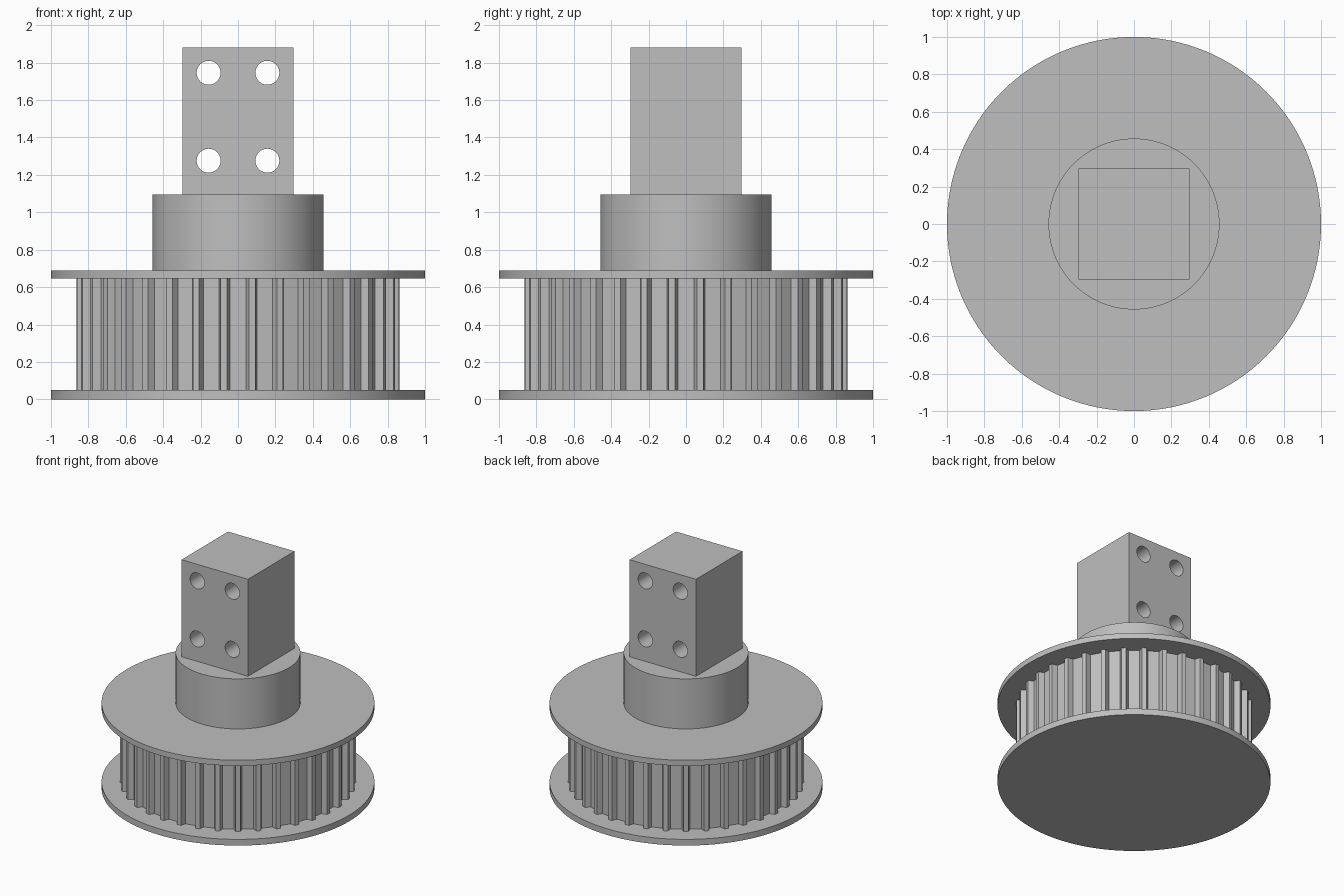
import bpy
import bmesh
from math import pi, sin, cos
from mathutils import Vector

cube = bpy.data.objects.get("Cube")
if cube:
    bpy.data.objects.remove(cube, do_unlink=True)

# Single plain metal colour
grey = bpy.data.materials.new("machined_grey")
grey.use_nodes = True
colour = (0.52, 0.52, 0.52, 1)
grey.diffuse_color = colour
grey.node_tree.nodes["Principled BSDF"].inputs["Base Color"].default_value = colour


def finish(obj, name, smooth=True):
    obj.name = obj.data.name = name
    obj.data.materials.clear()
    obj.data.materials.append(grey)
    if smooth:
        bpy.ops.object.select_all(action="DESELECT")
        obj.select_set(True)
        bpy.context.view_layer.objects.active = obj
        bpy.ops.object.shade_smooth_by_angle(angle=pi / 6)
    return obj


def disc(name, radius, bottom, top):
    bpy.ops.mesh.primitive_cylinder_add(
        vertices=128, radius=radius, depth=top - bottom,
        location=(0, 0, (bottom + top) / 2))
    return finish(bpy.context.object, name)


def toothed_drum(name, teeth, outer, depth, tip, base, bottom, top):
    """Extrude a ring of tapered teeth; tip and base are half widths."""
    bm = bmesh.new()
    root = outer - depth
    outline = []
    for i in range(teeth):
        a = 2 * pi * (i + 0.5) / teeth
        out, side = Vector((cos(a), sin(a), 0)), Vector((-sin(a), cos(a), 0))
        for r, w in ((root, -base), (outer, -tip), (outer, tip), (root, base)):
            outline.append(bm.verts.new(out * r + side * w + Vector((0, 0, bottom))))
    face = bm.faces.new(outline)
    grown = bmesh.ops.extrude_face_region(bm, geom=[face])["geom"]
    bmesh.ops.translate(bm, vec=(0, 0, top - bottom),
                        verts=[g for g in grown if isinstance(g, bmesh.types.BMVert)])
    bmesh.ops.recalc_face_normals(bm, faces=bm.faces)
    mesh = bpy.data.meshes.new(name)
    bm.to_mesh(mesh)
    bm.free()
    obj = bpy.data.objects.new(name, mesh)
    bpy.context.collection.objects.link(obj)
    return finish(obj, name, smooth=False)


# Pulley body: two flanges, toothed drum and hub
disc("lower_flange", 1.0, 0, 0.05)
toothed_drum("toothed_drum", 36, 0.865, 0.042, 0.017, 0.03, 0.05, 0.645)
disc("upper_flange", 1.0, 0.645, 0.69)
disc("hub", 0.457, 0.69, 1.095)

# Square mounting block
low, high, half = 1.095, 1.88, 0.297
bpy.ops.mesh.primitive_cube_add(size=1, location=(0, 0, (low + high) / 2))
block = bpy.context.object
block.scale = (2 * half, 2 * half, high - low)
bpy.ops.object.transform_apply(location=False, rotation=False, scale=True)
finish(block, "mounting_block", smooth=False)

# Four bolt holes drilled front to back
for x in (-0.157, 0.157):
    for z in (1.276, 1.746):
        bpy.ops.mesh.primitive_cylinder_add(
            vertices=48, radius=0.064, depth=1, location=(x, 0, z),
            rotation=(pi / 2, 0, 0))
        drill = finish(bpy.context.object, "hole_cutter", smooth=False)
        drill.hide_render = True
        cut = block.modifiers.new("bolt_hole", "BOOLEAN")
        cut.operation = "DIFFERENCE"
        cut.solver = "EXACT"
        cut.object = drill
        bpy.context.view_layer.objects.active = block
        bpy.ops.object.modifier_apply(modifier=cut.name)
        bpy.data.objects.remove(drill, do_unlink=True)
finish(block, "mounting_block")
